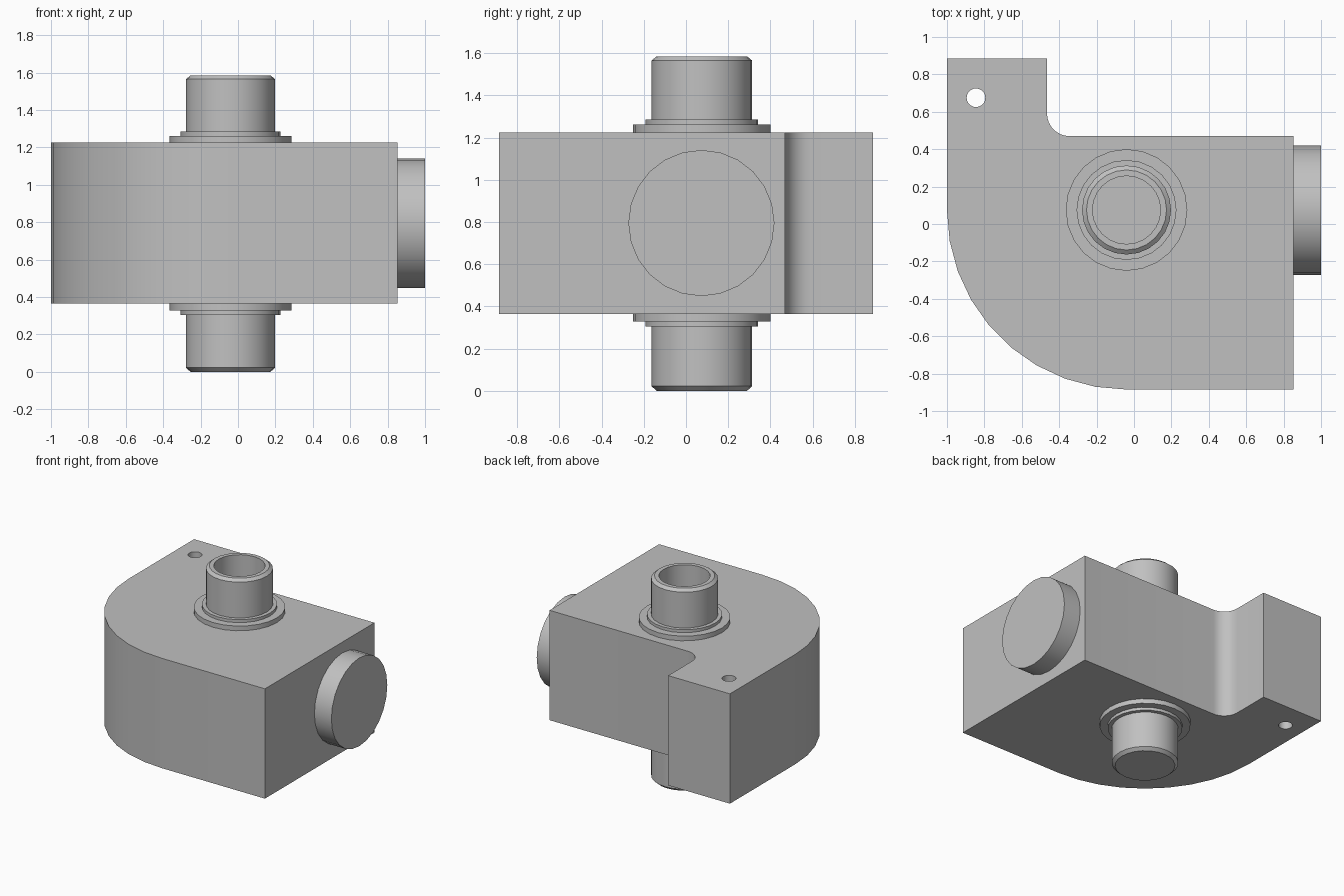
import bpy, bmesh
from math import sin, cos, pi, radians
from mathutils import Matrix

cube = bpy.data.objects.get("Cube")
if cube:
    bpy.data.objects.remove(cube, do_unlink=True)

grey = bpy.data.materials.new("machined grey")
grey.use_nodes = True
grey.diffuse_color = (0.53, 0.53, 0.53, 1)
grey.node_tree.nodes["Principled BSDF"].inputs["Base Color"].default_value = grey.diffuse_color

AXIS_X, AXIS_Y = -0.04, 0.075      # shaft axis, also centre of the rounded corner
BOTTOM, TOP = 0.365, 1.225         # housing heights
MID = (BOTTOM + TOP) / 2


def finish(name, bm):
    """Turn a bmesh into a shaded grey object."""
    bmesh.ops.recalc_face_normals(bm, faces=bm.faces[:])
    mesh = bpy.data.meshes.new(name)
    bm.to_mesh(mesh)
    bm.free()
    mesh.materials.append(grey)
    obj = bpy.data.objects.new(name, mesh)
    bpy.context.collection.objects.link(obj)
    bpy.ops.object.select_all(action='DESELECT')
    obj.select_set(True)
    bpy.context.view_layer.objects.active = obj
    bpy.ops.object.shade_smooth_by_angle(angle=radians(30))
    return obj


def arc(cx, cy, r, start, end, steps):
    angles = [radians(start + (end - start) * i / steps) for i in range(steps + 1)]
    return [(cx + r * cos(a), cy + r * sin(a)) for a in angles]


def prism(name, loops, z0, z1):
    """Extrude an outline, with any further loops as holes."""
    bm = bmesh.new()
    edges = []
    for loop in loops:
        verts = [bm.verts.new((x, y, z0)) for x, y in loop]
        edges += [bm.edges.new((v, verts[i - 1])) for i, v in enumerate(verts)]
    bmesh.ops.triangle_fill(bm, use_beauty=True, edges=edges, normal=(0, 0, 1))
    new = bmesh.ops.extrude_face_region(bm, geom=bm.faces[:], use_keep_orig=True)["geom"]
    moved = [g for g in new if isinstance(g, bmesh.types.BMVert)]
    bmesh.ops.translate(bm, vec=(0, 0, z1 - z0), verts=moved)
    return finish(name, bm)


def lathe(name, profile, matrix, sides=24):
    """Turn a (radius, height) profile around z, capping both ends."""
    bm = bmesh.new()
    rings = [[bm.verts.new((r * cos(2 * pi * i / sides), r * sin(2 * pi * i / sides), z))
              for i in range(sides)] for r, z in profile]
    for low, high in zip(rings, rings[1:]):
        for i in range(sides):
            bm.faces.new((low[i - 1], low[i], high[i], high[i - 1]))
    bm.faces.new(rings[0])
    bm.faces.new(rings[-1])
    bm.transform(matrix)
    return finish(name, bm)


# Housing: big rounded corner, rear arm with inner fillet, drilled hole
outline = [(-1, 0.885)]
outline += arc(AXIS_X, AXIS_Y, 0.96, 180, 270, 9)
outline += [(0.853, -0.885), (0.853, 0.47)]
outline += arc(-0.345, 0.59, 0.12, 270, 180, 8)
outline += [(-0.465, 0.885)]
bolt_hole = arc(-0.845, 0.675, 0.05, 0, 360, 20)[:-1]
prism("housing", [outline, bolt_hole], BOTTOM, TOP)

# Shaft: chamfered ends, blind bore in the top
on_axis = Matrix.Translation((AXIS_X, AXIS_Y, 0))
lathe("shaft", [(0.214, 0), (0.238, 0.022), (0.238, 1.565), (0.214, 1.585),
                (0.182, 1.585), (0.182, TOP)], on_axis)

# Stepped collars above and below the housing
for name, face, direction in (("top", TOP, 1), ("bottom", BOTTOM, -1)):
    for part, radius, height in (("flange", 0.325, 0.037), ("seal_ring", 0.267, 0.06)):
        lathe(f"{name}_{part}", [(radius, face - 0.02 * direction),
                                 (radius, face + height * direction)], on_axis)

# Round side port
side = Matrix.Translation((0.8, 0.073, MID)) @ Matrix.Rotation(pi / 2, 4, 'Y')
lathe("side_port", [(0.346, 0), (0.346, 0.2)], side)
